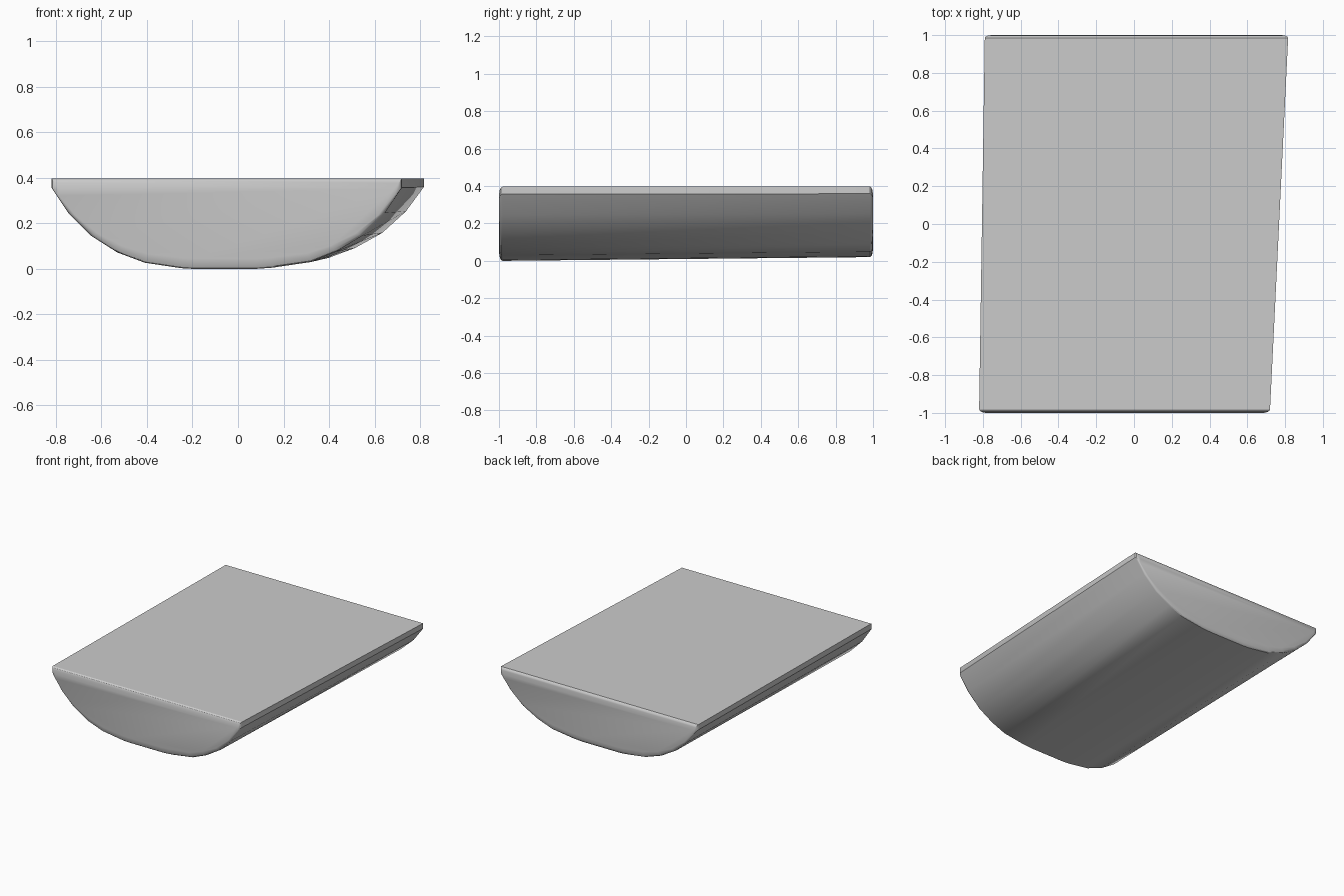
import bpy, bmesh, math

if "Cube" in bpy.data.objects:
    bpy.data.objects.remove(bpy.data.objects["Cube"])

# Front cross-section (x, z), anticlockwise from the top left corner
PROFILE = [(-0.82, 0.397), (-0.82, 0.357), (-0.745, 0.245), (-0.645, 0.145),
           (-0.53, 0.072), (-0.41, 0.027), (-0.25, 0.003), (-0.20, 0.0),
           (0.08, 0.0), (0.15, 0.005), (0.32, 0.03), (0.43, 0.075),
           (0.545, 0.145), (0.645, 0.245), (0.72, 0.357), (0.72, 0.397)]
TOP = 0.397


def section(bm, y, inset):
    """Ring of vertices at y: the hull skews and widens to the back, ends shrink by inset."""
    t = min(max((y + 0.985) / 1.97, 0), 1)
    left, right = -0.82 + 0.03 * t, 0.72 + 0.096 * t
    cx, half = (left + right) / 2, (right - left) / 2
    low = 0.02 * t
    cz, hz = (TOP + low) / 2, (TOP - low) / 2
    ring = []
    for px, pz in PROFILE:
        u = (px + 0.05) / 0.77
        v = pz / TOP * 2 - 1
        ring.append(bm.verts.new((cx + u * (half - inset * 0.75), y,
                                  cz + v * (hz - inset))))
    return ring


# Lofted block with softly rounded end caps
bm = bmesh.new()
stations = [(-1.0, 0.045), (-0.996, 0.02), (-0.99, 0.006), (-0.981, 0.0),
            (0.985, 0.0), (0.992, 0.006), (0.997, 0.02), (1.0, 0.045)]
rings = [section(bm, y, i) for y, i in stations]
n = len(PROFILE)
for a, b in zip(rings, rings[1:]):
    for k in range(n):
        j = (k + 1) % n
        bm.faces.new((a[k], a[j], b[j], b[k]))
bm.faces.new(rings[0])
bm.faces.new(rings[-1][::-1])
bmesh.ops.recalc_face_normals(bm, faces=bm.faces)

mesh = bpy.data.meshes.new("curved_block")
bm.to_mesh(mesh)
bm.free()
block = bpy.data.objects.new("curved_block", mesh)
bpy.context.collection.objects.link(block)
bpy.context.view_layer.objects.active = block
block.select_set(True)
bpy.ops.object.shade_smooth_by_angle(angle=math.radians(30))
